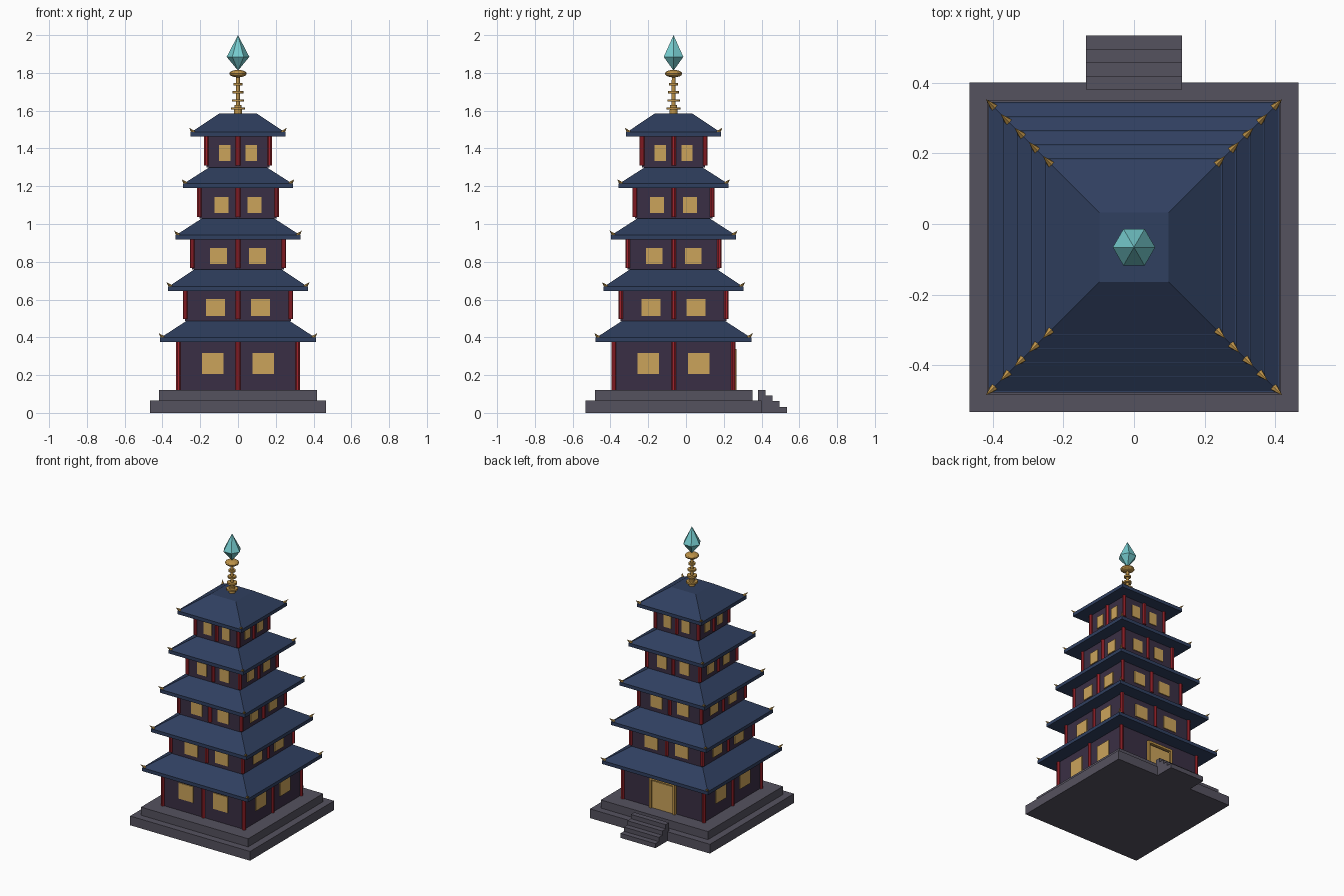
import bpy, bmesh, math
from mathutils import Matrix, Vector

cube = bpy.data.objects.get("Cube")
if cube:
    bpy.data.objects.remove(cube, do_unlink=True)

CY = -0.066  # tower axis in y


def material(name, r, g, b):
    m = bpy.data.materials.new(name)
    m.use_nodes = True
    m.diffuse_color = (r, g, b, 1)
    m.node_tree.nodes["Principled BSDF"].inputs["Base Color"].default_value = (r, g, b, 1)
    return m


STONE = material("grey_stone", 0.091, 0.084, 0.114)
WALL = material("dark_plum_wall", 0.042, 0.028, 0.058)
RED = material("red_lacquer", 0.36, 0.018, 0.027)
ROOF = material("navy_tile", 0.029, 0.05, 0.115)
GLOW = material("warm_window", 0.6, 0.37, 0.105)
GOLD = material("gold", 0.51, 0.29, 0.065)
JADE = material("teal_crystal", 0.18, 0.6, 0.62)


def finish(name, bm, mat):
    bmesh.ops.recalc_face_normals(bm, faces=bm.faces)
    mesh = bpy.data.meshes.new(name)
    bm.to_mesh(mesh)
    bm.free()
    mesh.materials.append(mat)
    ob = bpy.data.objects.new(name, mesh)
    bpy.context.collection.objects.link(ob)
    return ob


def add_box(bm, center, size, turn=Matrix()):
    m = turn @ Matrix.Translation(center) @ Matrix.Diagonal((*size, 1))
    bmesh.ops.create_cube(bm, size=1, matrix=m)


def add_cone(bm, x, y, z0, z1, r0, r1, sides, spin=0):
    m = Matrix.Translation((x, y, (z0 + z1) / 2)) @ Matrix.Rotation(spin, 4, 'Z')
    bmesh.ops.create_cone(bm, cap_ends=True, segments=sides, radius1=r0,
                          radius2=r1, depth=z1 - z0, matrix=m)


def square(bm, z0, z1, half0, half1):
    """Square block or frustum around the tower axis."""
    k = math.sqrt(2)
    add_cone(bm, 0, CY, z0, z1, half0 * k, half1 * k, 4, math.pi / 4)


def side_turn(i):
    """Turns the front side onto side i; side 2 is the back."""
    return Matrix.Translation((0, CY, 0)) @ Matrix.Rotation(i * math.pi / 2, 4, 'Z')


# Stone platform
bm = bmesh.new()
square(bm, 0, 0.065, 0.467, 0.467)
square(bm, 0.065, 0.122, 0.417, 0.417)
finish("platform", bm, STONE)

# Back steps
bm = bmesh.new()
for i in range(4):
    y0, y1 = 0.382 + 0.038 * i, 0.42 + 0.038 * i
    top = 0.122 - 0.03 * i
    add_box(bm, (0, (y0 + y1) / 2, top / 2), (0.272, y1 - y0, top))
finish("back_steps", bm, STONE)

# Storeys: wall half width, floor z, eave z, roof top z, eave half width, window z
storeys = [
    (0.316, 0.122, 0.375, 0.496, 0.412, 0.262, 0.112),
    (0.280, 0.496, 0.645, 0.768, 0.371, 0.558, 0.09),
    (0.243, 0.768, 0.918, 1.038, 0.331, 0.831, 0.085),
    (0.205, 1.038, 1.190, 1.309, 0.291, 1.101, 0.085),
    (0.167, 1.309, 1.462, 1.586, 0.251, 1.376, 0.085),
]
for n, (half, z0, z1, z2, eave, win_z, win_h) in enumerate(storeys, 1):
    bm = bmesh.new()
    square(bm, z0 - 0.01, z1 + 0.01, half, half)
    finish(f"walls_{n}", bm, WALL)

    columns, windows, horns = bmesh.new(), bmesh.new(), bmesh.new()
    for i in range(4):
        turn = side_turn(i)
        door_side = n == 1 and i == 2
        # Corner and middle columns
        for x in [half] if door_side else [half, 0]:
            p = turn @ Vector((x, -half, 0))
            add_cone(columns, p.x, p.y, z0, z1, 0.013, 0.013, 8, math.pi / 8)
        # Window pair
        if not door_side:
            for s in (-1, 1):
                add_box(windows, (s * half * 0.425, -half - 0.002, win_z),
                        (half * 0.36, 0.008, win_h), turn)
        # Upturned corner horn
        out = Vector((0.7, -0.7, 0.75)).normalized()
        p = Vector((eave - 0.012, 0.012 - eave, z1 + 0.026)) + out * 0.014
        m = turn @ Matrix.Translation(p) @ out.to_track_quat('Z', 'Y').to_matrix().to_4x4()
        bmesh.ops.create_cone(horns, cap_ends=True, segments=6, radius1=0.012,
                              radius2=0, depth=0.042, matrix=m)
    finish(f"columns_{n}", columns, RED)
    finish(f"windows_{n}", windows, GLOW)
    finish(f"eave_horns_{n}", horns, GOLD)

    # Eave slab and sloped roof
    bm = bmesh.new()
    square(bm, z1, z1 + 0.024, eave, eave)
    square(bm, z1 + 0.024, z2, eave - 0.004, eave - 0.153)
    finish(f"roof_{n}", bm, ROOF)

# Back door with frame
wall_y = CY + storeys[0][0]
bm = bmesh.new()
add_box(bm, (0, wall_y + 0.003, 0.217), (0.17, 0.012, 0.19))
finish("back_door", bm, GLOW)
bm = bmesh.new()
for s in (-1, 1):
    add_box(bm, (s * 0.092, wall_y + 0.006, 0.222), (0.016, 0.024, 0.2))
add_box(bm, (0, wall_y + 0.006, 0.329), (0.2, 0.024, 0.016))
finish("door_frame", bm, GOLD)

# Golden spire with rings
bm = bmesh.new()
add_cone(bm, 0, CY, 1.58, 1.63, 0.021, 0.019, 12)
add_cone(bm, 0, CY, 1.63, 1.8, 0.011, 0.009, 12)
for i in range(4):
    z, r = 1.605 + 0.043 * i, 0.038 - 0.005 * i
    add_cone(bm, 0, CY, z, z + 0.012, r, r, 12)
finish("spire", bm, GOLD)

bm = bmesh.new()
bmesh.ops.create_uvsphere(bm, u_segments=12, v_segments=8, radius=1,
                          matrix=Matrix.Translation((0, CY, 1.796)) @
                          Matrix.Diagonal((0.046, 0.046, 0.02, 1)))
finish("spire_bowl", bm, GOLD)

# Six-sided crystal
bm = bmesh.new()
top = bmesh.ops.create_circle(bm, segments=6, radius=0.06, matrix=Matrix.Translation((0, CY, 1.885))
                              @ Matrix.Rotation(math.pi / 2, 4, 'Z'))["verts"]
apex = [bm.verts.new((0, CY, z)) for z in (2.0, 1.812)]
for e in list(bm.edges):
    for a in apex:
        bm.faces.new((*e.verts, a))
finish("crystal", bm, JADE)
